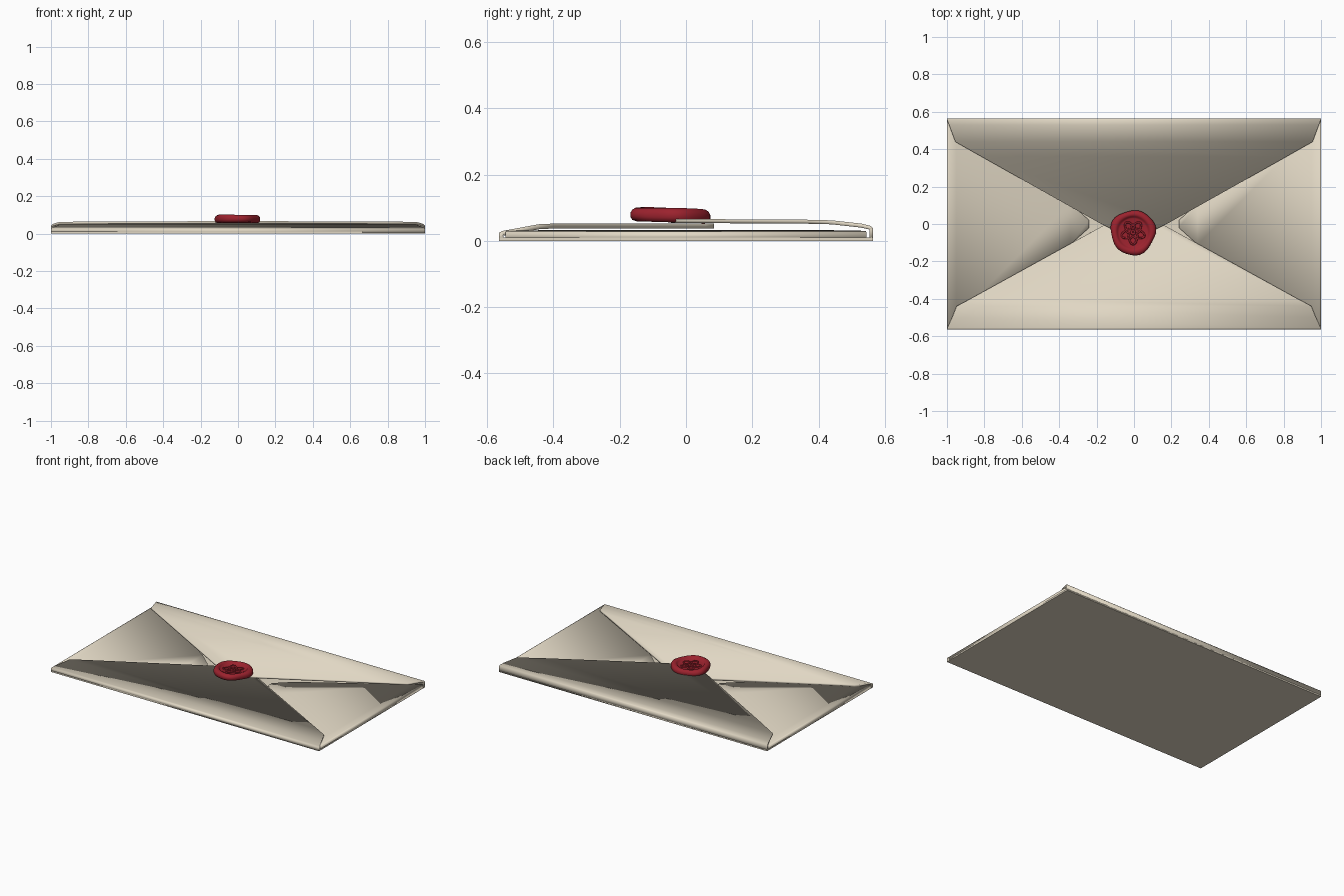
import bpy, bmesh, math
from mathutils import Matrix

if "Cube" in bpy.data.objects:
    bpy.data.objects.remove(bpy.data.objects["Cube"])


def material(name, color):
    m = bpy.data.materials.new(name)
    m.diffuse_color = (*color, 1)
    m.use_nodes = True
    m.node_tree.nodes["Principled BSDF"].inputs["Base Color"].default_value = m.diffuse_color
    return m


PAPER = material("cream_paper", (0.75, 0.68, 0.55))
WAX = material("red_wax", (0.33, 0.016, 0.027))


def finish(name, bm, mat, angle=35):
    mesh = bpy.data.meshes.new(name)
    bm.to_mesh(mesh)
    bm.free()
    ob = bpy.data.objects.new(name, mesh)
    bpy.context.collection.objects.link(ob)
    mesh.materials.append(mat)
    bpy.ops.object.select_all(action='DESELECT')
    ob.select_set(True)
    bpy.context.view_layer.objects.active = ob
    bpy.ops.object.shade_smooth_by_angle(angle=math.radians(angle))
    return ob


def flap(name, rows, turn, thickness):
    """Folded sheet; rows are (distance from centre, height, half width)."""
    bm = bmesh.new()
    pairs = [(bm.verts.new((-w, d, z)), bm.verts.new((w, d, z))) for d, z, w in rows]
    for (l0, r0), (l1, r1) in zip(pairs, pairs[1:]):
        bm.faces.new((l0, l1, r1, r0))
    bmesh.ops.transform(bm, matrix=Matrix.Rotation(turn, 4, 'Z'), verts=bm.verts)
    ob = finish(name, bm, PAPER)
    mod = ob.modifiers.new("paper_thickness", 'SOLIDIFY')
    mod.thickness = thickness
    mod.offset = -1


# Address-side panel
bm = bmesh.new()
bmesh.ops.create_cube(bm, size=1, matrix=Matrix.Translation((0, 0, 0.005))
                      @ Matrix.Diagonal((2, 1.13, 0.01, 1)))
finish("back_panel", bm, PAPER)

# Side flaps, tucked under the other two
side = [(1, 0.002, 0.545), (1, 0.026, 0.545), (0.992, 0.030, 0.542), (0.95, 0.032, 0.50),
        (0.34, 0.033, 0.11), (0.24, 0.033, 0.02)]
flap("left_flap", side, math.pi / 2, 0.012)
flap("right_flap", side, -math.pi / 2, 0.012)

# Bottom flap
flap("bottom_flap", [(0.565, 0.002, 1), (0.565, 0.024, 1), (0.555, 0.030, 0.997),
                     (0.50, 0.040, 0.972), (0.44, 0.051, 0.948), (0.40, 0.052, 0.875),
                     (-0.06, 0.052, 0.04), (-0.085, 0.052, 0.012)], math.pi, 0.015)

# Closing flap, folded over the top edge
flap("top_flap", [(0.565, 0.002, 1), (0.565, 0.038, 1), (0.558, 0.045, 0.998),
                  (0.53, 0.052, 0.988), (0.44, 0.062, 0.955), (0.36, 0.064, 0.815),
                  (0.0, 0.066, 0.175), (-0.03, 0.066, 0.115), (-0.045, 0.066, 0.06)],
     0, 0.012)


# Wax seal: wobbly rim with a stamped recess
CX, CY, N = -0.005, -0.045, 72
profile = [(0.85, 0.056), (0.96, 0.060), (1.0, 0.070), (1.0, 0.082), (0.96, 0.092),
           (0.88, 0.098), (0.79, 0.098), (0.72, 0.094), (0.68, 0.086), (0.62, 0.083)]


def tilt(y):
    return -0.03 * (y - CY)


bm = bmesh.new()
rings = []
for f, z in profile:
    ring = []
    for i in range(N):
        a = math.tau * i / N
        wobble = 0.12 + 0.004 * math.sin(3 * a) + 0.003 * math.sin(5 * a + 1)
        blend = max(0, (f - 0.6) / 0.4)
        r = f * (0.12 + (wobble - 0.12) * blend)
        x, y = CX + r * math.cos(a), CY + r * math.sin(a)
        swell = 0.002 * math.sin(2 * a + 0.6) if z > 0.08 else 0
        ring.append(bm.verts.new((x, y, z + swell + tilt(y))))
    rings.append(ring)
for a, b in zip(rings, rings[1:]):
    for i in range(N):
        j = (i + 1) % N
        bm.faces.new((a[i], a[j], b[j], b[i]))
bm.faces.new(rings[0][::-1])
bm.faces.new(rings[-1])
finish("wax_seal", bm, WAX, 60)


# Raised rosette stamped in the wax
def relief(name, radius_at, steps, width):
    curve = bpy.data.curves.new(name, 'CURVE')
    curve.dimensions = '3D'
    curve.bevel_depth = width
    curve.bevel_resolution = 2
    sp = curve.splines.new('POLY')
    sp.points.add(steps - 1)
    for i, p in enumerate(sp.points):
        a = math.tau * i / steps
        r = radius_at(a)
        y = CY + r * math.sin(a)
        p.co = (CX + r * math.cos(a), y, 0.083 + tilt(y), 1)
    sp.use_cyclic_u = True
    curve.materials.append(WAX)
    bpy.context.collection.objects.link(bpy.data.objects.new(name, curve))


relief("seal_outer_petals", lambda a: 0.052 + 0.012 * math.cos(5 * a + 1.57), 90, 0.005)
relief("seal_inner_petals", lambda a: 0.030 + 0.009 * math.cos(5 * a - 1.57), 60, 0.005)
relief("seal_centre", lambda a: 0.009, 20, 0.006)
